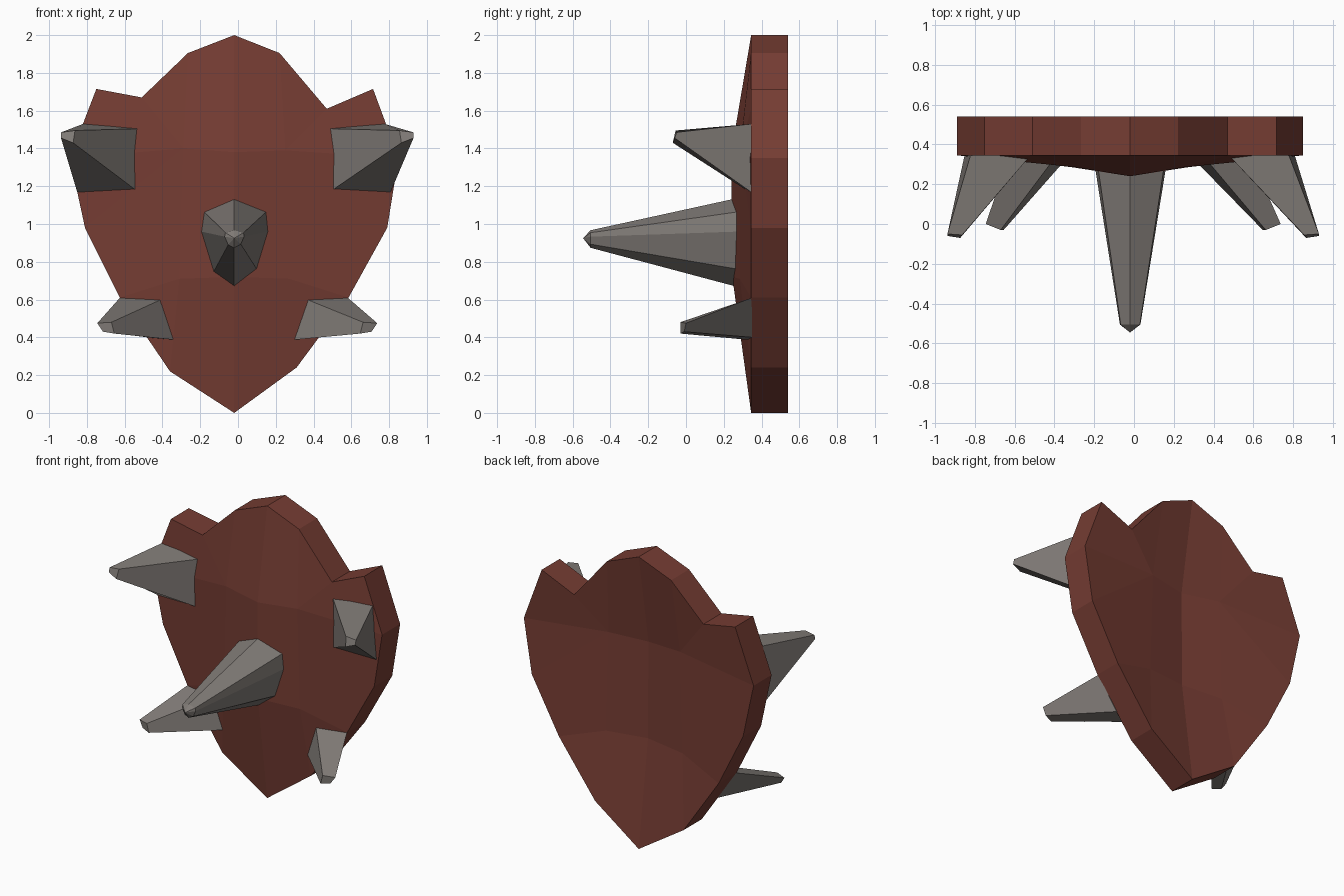
import bpy, bmesh

if "Cube" in bpy.data.objects:
    bpy.data.objects.remove(bpy.data.objects["Cube"])


def material(name, rgb):
    m = bpy.data.materials.new(name)
    m.diffuse_color = (*rgb, 1)
    m.use_nodes = True
    m.node_tree.nodes["Principled BSDF"].inputs["Base Color"].default_value = m.diffuse_color
    return m


def make(name, verts, faces, mat):
    me = bpy.data.meshes.new(name)
    me.from_pydata(verts, [], faces)
    bm = bmesh.new()
    bm.from_mesh(me)
    bmesh.ops.recalc_face_normals(bm, faces=bm.faces)
    bm.to_mesh(me)
    bm.free()
    me.materials.append(mat)
    ob = bpy.data.objects.new(name, me)
    bpy.context.collection.objects.link(ob)
    return ob


def spike(name, base, tip, apex=None):
    """Loft a base ring to a tip ring of equal count, optionally pointed."""
    n = len(base)
    verts = list(base) + list(tip)
    faces = [(i, (i + 1) % n, n + (i + 1) % n, n + i) for i in range(n)]
    faces.append(tuple(range(n)))
    if apex:
        verts.append(apex)
        faces += [(n + i, n + (i + 1) % n, 2 * n) for i in range(n)]
    else:
        faces.append(tuple(range(n, 2 * n)))
    return make(name, verts, faces, metal)


def mirror(points, centre):
    return [(2 * centre - x, y, z) for x, y, z in points]


wood = material("red_brown", (0.18, 0.046, 0.033))
metal = material("spike_grey", (0.22, 0.20, 0.185))

# Shield plate: outline, domed inner points, constant thickness
RIM, THICK = 0.345, 0.195
outline = [(-.02, 2.0), (.22, 1.905), (.47, 1.61), (.715, 1.715), (.85, 1.35),
           (.79, .98), (.585, .61), (.31, .24), (-.02, 0), (-.36, .22),
           (-.625, .61), (-.81, .98), (-.89, 1.35), (-.75, 1.715),
           (-.51, 1.67), (-.265, 1.905)]
dome = [(-.02, .24, 1.38), (.25, .285, 1.39), (-.29, .285, 1.40),
        (-.02, .245, .72), (.27, .285, .71), (-.31, .285, .71)]
front = [(x, RIM, z) for x, z in outline] + dome
half = [(0, 16, 17, 1), (1, 17, 2), (2, 17, 4, 3), (4, 17, 5), (5, 17, 20, 6),
        (16, 19, 20, 17), (19, 8, 7, 20), (20, 7, 6)]
swap = {16: 16, 19: 19, 17: 18, 20: 21}
other = [tuple(swap[i] if i > 15 else (16 - i) % 16 for i in f) for f in half]
n, k = len(outline), len(front)
faces = half + other
faces += [tuple(i + k for i in f) for f in faces]
faces += [(i, (i + 1) % n, k + (i + 1) % n, k + i) for i in range(n)]
make("shield_plate", front + [(x, y + THICK, z) for x, y, z in front], faces, wood)

# Centre spike
ring = [(-.02, 1.13), (.15, 1.065), (.16, .96), (.10, .76),
        (-.02, .665), (-.13, .745), (-.195, .96), (-.18, 1.065)]
base = [(x, .24 if i == 0 else .28, z) for i, (x, z) in enumerate(ring)]
tip = [(-.02 + (x + .02) * .29, -.505, .925 + (z - .92) * .2) for x, z in ring]
spike("centre_spike", base, tip, (-.02, -.545, .925))

# Upper and lower side spikes, mirrored to the right
upper_base = [(-.82, .35, 1.53), (-.515, .35, 1.505),
              (-.515, .35, 1.16), (-.85, .35, 1.165)]
upper_tip = [(-.937, -.05, 1.485), (-.863, -.055, 1.495),
             (-.873, -.07, 1.43), (-.937, -.06, 1.455)]
lower_base = [(-.625, .35, .61), (-.385, .35, .61),
              (-.32, .35, .385), (-.48, .35, .40)]
lower_tip = [(-.745, 0, .475), (-.67, -.03, .48),
             (-.655, -.03, .42), (-.715, -.01, .43)]
for part, b, t in (("upper", upper_base, upper_tip), ("lower", lower_base, lower_tip)):
    spike(part + "_left_spike", b, t)
    spike(part + "_right_spike", mirror(b, -.022), mirror(t, -.004))
